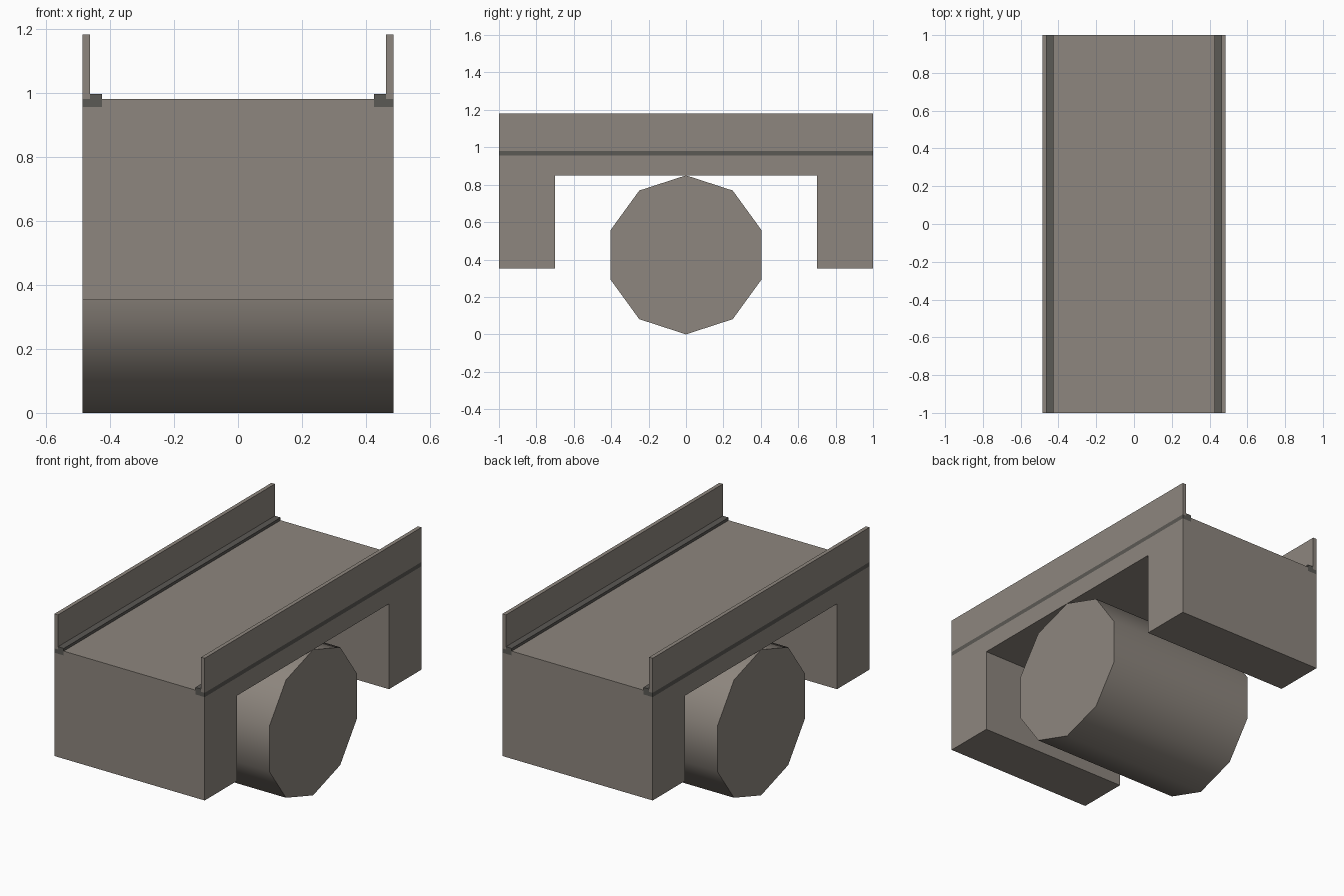
import bpy, bmesh, math

old = bpy.data.objects.get("Cube")
if old:
    bpy.data.objects.remove(old, do_unlink=True)

HALF_W = 0.485    # half width, x
HALF_L = 1.0      # half length, y
DECK_Z = 0.98
STRIP_X = 0.425   # inner edge of the dark strips
STRIP_Z = 0.955   # underside of the dark strips
RAIL_X = 0.462    # inner face of the rails


def material(name, color):
    m = bpy.data.materials.new(name)
    m.use_nodes = True
    m.diffuse_color = color
    bsdf = next(n for n in m.node_tree.nodes if n.type == 'BSDF_PRINCIPLED')
    bsdf.inputs["Base Color"].default_value = color
    bsdf.inputs["Roughness"].default_value = 0.9
    return m


stone = material("warm_grey", (0.27, 0.24, 0.21, 1))
dark = material("dark_grey", (0.105, 0.10, 0.09, 1))


def extrude(name, profile, axis, half, mat):
    """Extrude a closed 2D profile from -half to +half along x or y."""
    def place(p, d):
        return (d, p[0], p[1]) if axis == 'x' else (p[0], d, p[1])
    bm = bmesh.new()
    face = bm.faces.new([bm.verts.new(place(p, -half)) for p in profile])
    ext = bmesh.ops.extrude_face_region(bm, geom=[face])
    verts = [g for g in ext["geom"] if isinstance(g, bmesh.types.BMVert)]
    offset = (2 * half, 0, 0) if axis == 'x' else (0, 2 * half, 0)
    bmesh.ops.translate(bm, verts=verts, vec=offset)
    bmesh.ops.recalc_face_normals(bm, faces=bm.faces)
    mesh = bpy.data.meshes.new(name)
    bm.to_mesh(mesh)
    bm.free()
    mesh.materials.append(mat)
    obj = bpy.data.objects.new(name, mesh)
    bpy.context.collection.objects.link(obj)
    return obj


def select(obj):
    bpy.ops.object.select_all(action='DESELECT')
    obj.select_set(True)
    bpy.context.view_layer.objects.active = obj


# Deck block, rebated along both top edges for the strips
half_section = [(HALF_W, 0.352), (HALF_W, STRIP_Z), (STRIP_X, STRIP_Z), (STRIP_X, DECK_Z)]
section = half_section + [(-x, z) for x, z in reversed(half_section)]
body = extrude("bridge_body", section, 'y', HALF_L, stone)

# Opening underneath, leaving a leg at each end
cutter = extrude("opening_cutter", [(-0.7, 0.1), (0.7, 0.1), (0.7, 0.85), (-0.7, 0.85)],
                 'x', 0.7, stone)
cutter.hide_render = True
cut = body.modifiers.new("opening", 'BOOLEAN')
cut.operation = 'DIFFERENCE'
cut.solver = 'EXACT'
cut.object = cutter
select(body)
bpy.ops.object.modifier_apply(modifier=cut.name)
bpy.data.objects.remove(cutter, do_unlink=True)

# Ten-sided drum, resting on a point, smooth around its side
R = 0.425
ring = [(R * math.sin(math.tau * i / 10), R + R * math.cos(math.tau * i / 10))
        for i in range(10)]
drum = extrude("drum", ring, 'x', HALF_W, stone)
select(drum)
bpy.ops.object.shade_smooth_by_angle(angle=math.radians(50))

# Stepped dark strips and upright rails along both sides
for side, s in (("left", 1), ("right", -1)):
    step = [(STRIP_X, STRIP_Z), (HALF_W, STRIP_Z), (HALF_W, DECK_Z),
            (RAIL_X, DECK_Z), (RAIL_X, 0.996), (STRIP_X, 0.996)]
    extrude(side + "_strip", [(s * x, z) for x, z in step], 'y', HALF_L, dark)
    rail = [(RAIL_X, DECK_Z), (HALF_W, DECK_Z), (HALF_W, 1.182), (RAIL_X, 1.182)]
    extrude(side + "_rail", [(s * x, z) for x, z in rail], 'y', HALF_L, stone)
